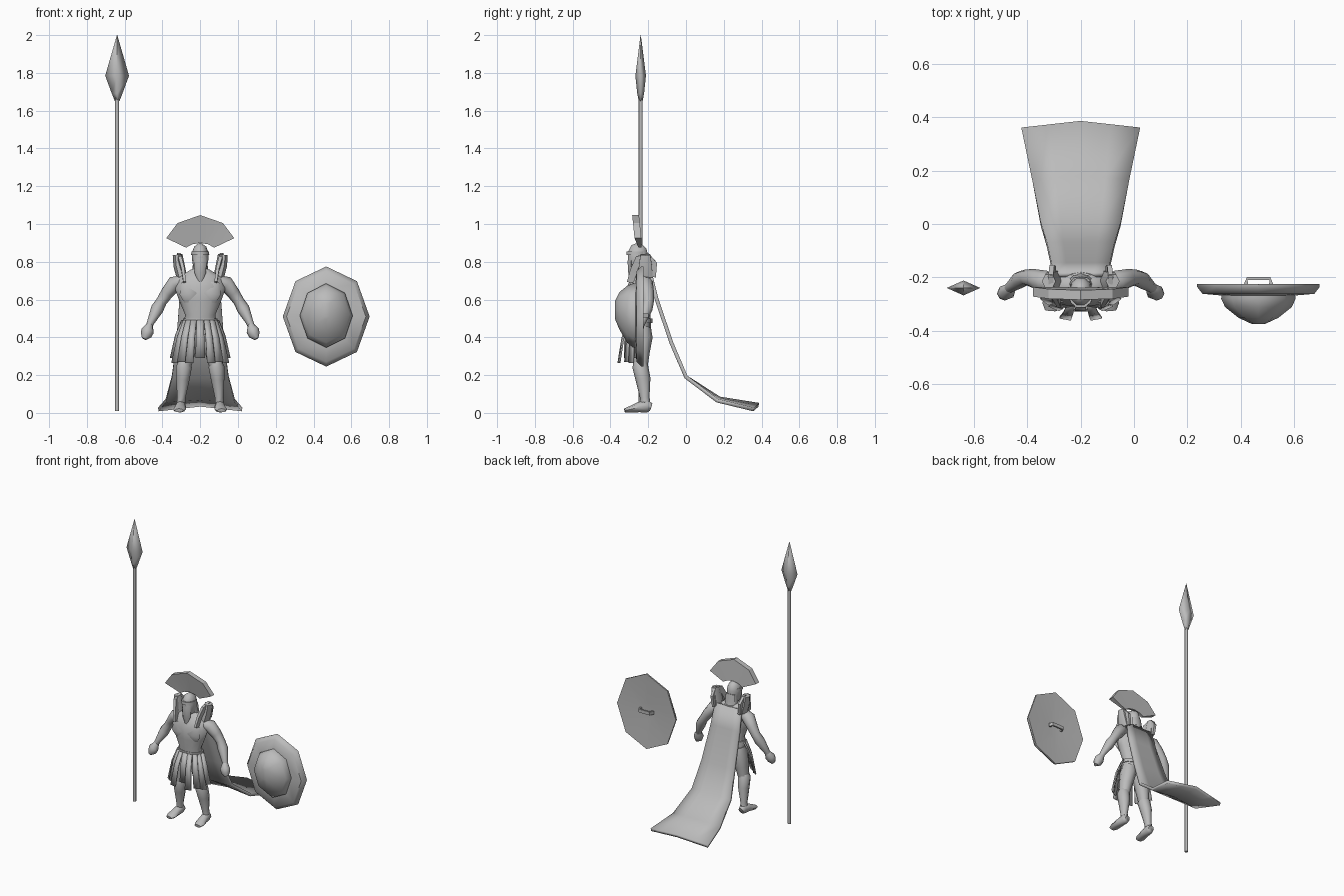
import bpy, bmesh, math
from mathutils import Vector

CX = -0.2   # warrior's centre line
grey = bpy.data.materials.new("grey clay")
grey.diffuse_color = (0.5, 0.5, 0.5, 1)


def finish(name, bm, angle=50):
    bmesh.ops.recalc_face_normals(bm, faces=bm.faces)
    me = bpy.data.meshes.new(name)
    bm.to_mesh(me)
    bm.free()
    me.materials.append(grey)
    for p in me.polygons:
        p.use_smooth = True
    me.set_sharp_from_angle(angle=math.radians(angle))
    ob = bpy.data.objects.new(name, me)
    bpy.context.collection.objects.link(ob)
    return ob


def skin(name, rings, angle=50):
    """Join equal rings of points into a closed body."""
    bm = bmesh.new()
    vs = [[bm.verts.new(p) for p in r] for r in rings]
    n = len(rings[0])
    for a, b in zip(vs, vs[1:]):
        for i in range(n):
            j = (i + 1) % n
            bm.faces.new((a[i], a[j], b[j], b[i]))
    bm.faces.new(vs[0])
    bm.faces.new(vs[-1])
    return finish(name, bm, angle)


def tube(name, path, sides=8, ref=(0, 1, 0), angle=50, turn=0.0):
    """Sweep ellipses along (x, y, z, across, along ref)."""
    pts = [Vector(p[:3]) for p in path]
    rings = []
    for k, p in enumerate(path):
        t = (pts[min(k + 1, len(pts) - 1)] - pts[max(k - 1, 0)]).normalized()
        u = Vector(ref).cross(t).normalized()
        v = t.cross(u)
        rings.append([pts[k] + u * p[3] * math.cos(a) + v * p[4] * math.sin(a)
                      for a in [2 * math.pi * i / sides + turn for i in range(sides)]])
    return skin(name, rings, angle)


def side(path, s):
    return [(CX + s * p[0], *p[1:]) for p in path]


def ribbon(name, rows, thick):
    """Sheet from rows of points, given thickness."""
    bm = bmesh.new()
    vs = [[bm.verts.new(p) for p in r] for r in rows]
    for a, b in zip(vs, vs[1:]):
        for i in range(len(a) - 1):
            bm.faces.new((a[i], a[i + 1], b[i + 1], b[i]))
    ob = finish(name, bm, 40)
    m = ob.modifiers.new("thickness", 'SOLIDIFY')
    m.thickness = thick
    m.offset = 0
    return ob


# Spear
tube("spear_shaft", [(-.64, -.24, .01, .011, .011), (-.64, -.24, 1.67, .011, .011)])
tube("spear_head", [(-.64, -.24, 1.65, .012, .01), (-.64, -.24, 1.69, .028, .018),
                    (-.64, -.24, 1.785, .063, .028), (-.64, -.24, 2.0, .001, .001)], 4, angle=150)

# Shield: octagonal dish, domed emblem and grip
def disc(rows):
    return [[(.467 + rx * math.cos(i * math.pi / 4), y, .51 + dz + rz * math.sin(i * math.pi / 4))
             for i in range(8)] for rx, rz, y, dz in rows]


skin("shield_dish", disc([(.05, .06, -.238, 0), (.23, .265, -.226, 0), (.23, .265, -.236, 0),
                          (.21, .24, -.262, 0), (.12, .15, -.27, 0)]), 45)
skin("shield_emblem", disc([(.135, .17, -.255, .005), (.14, .17, -.28, .005), (.125, .15, -.312, .012),
                            (.075, .1, -.352, .03), (.025, .05, -.375, .035)]), 60)
tube("shield_grip", [(.42, -.23, .515, .016, .012), (.425, -.205, .515, .016, .008),
                     (.51, -.205, .515, .016, .008), (.515, -.23, .515, .016, .012)],
     4, turn=math.pi / 4)

# Cape trailing behind on the ground
rows = []
for y, z, w in [(-.19, .74, .1), (-.155, .60, .11), (-.077, .37, .127), (0, .19, .15),
                (.165, .065, .182), (.36, .018, .222)]:
    k = max(0, y) * .07
    rows.append([(CX + w * f, y + k * (1 - abs(f)), z + k * (1 - abs(f))) for f in (-1, -.5, 0, .5, 1)])
ribbon("cape", rows, .02)

# Torso, neck and belt
tube("torso", [(CX, -.235, .42, .085, .05), (CX, -.24, .47, .088, .056), (CX, -.245, .52, .08, .056),
               (CX, -.245, .59, .11, .064), (CX, -.245, .66, .135, .068), (CX, -.23, .715, .12, .056),
               (CX, -.22, .755, .055, .04)], 12)
tube("neck", [(CX, -.222, .73, .045, .04), (CX, -.235, .82, .035, .035)])
tube("belt", [(CX, -.24, .475, .093, .062), (CX, -.24, .5, .09, .062)], 12)
for s in (-1, 1):
    tube("chest_plate", side([(.05, -.285, .59, .035, .012), (.057, -.295, .63, .052, .02),
                              (.06, -.28, .69, .045, .014)], s))

# Helmet with pointed face guard and fan crest
tube("helmet", [(CX, -.25, .765, .034, .045), (CX, -.255, .8, .042, .054), (CX, -.255, .845, .045, .056),
                (CX, -.25, .88, .032, .042), (CX, -.245, .895, .01, .015)], 10)
tube("face_guard", [(CX, -.293, .69, .008, .006), (CX, -.29, .74, .03, .018),
                    (CX, -.292, .8, .034, .02), (CX, -.29, .845, .03, .016)], 6)
tube("helmet_brow", [(CX, -.262, .835, .048, .056), (CX, -.262, .855, .047, .055)], 10)
tube("neck_guard", [(CX, -.205, .76, .04, .016), (CX, -.212, .82, .036, .014)])
outer = [(-.18, .925), (-.12, 1.005), (0, 1.047), (.12, 1.005), (.18, .925)]
inner = [(-.075, .875), (-.04, .893), (0, .9), (.04, .893), (.075, .875)]
fan = []
for (xo, zo), (xi, zi) in zip(outer, inner):
    ty = -.25 - (zo - .9) * .1
    fan.append([(CX + xi, -.252, zi), (CX + xo, ty - .02, zo), (CX + xo, ty + .016, zo), (CX + xi, -.236, zi)])
skin("crest", fan, 30)

# Paired limbs, shoulder straps and armour
for s in (-1, 1):
    tube("arm", side([(.095, -.23, .70, .03, .035), (.135, -.218, .685, .042, .044),
                      (.175, -.205, .635, .034, .036), (.205, -.2, .59, .029, .03),
                      (.228, -.21, .55, .034, .033), (.262, -.235, .48, .02, .022),
                      (.272, -.243, .455, .018, .018)], s))
    tube("hand", side([(.268, -.24, .465, .018, .02), (.278, -.255, .435, .034, .03),
                       (.287, -.262, .412, .03, .026), (.298, -.265, .392, .012, .016)], s))
    tube("shoulder_strap", side([(.082, -.295, .69, .026, .01), (.092, -.275, .76, .026, .012),
                                 (.108, -.25, .815, .027, .013), (.113, -.205, .828, .027, .013),
                                 (.108, -.172, .79, .027, .013), (.1, -.178, .72, .026, .011)], s),
         4, (1, 0, 0), 30, math.pi / 4)
    tube("shoulder_guard", side([(.098, -.215, .72, .028, .045), (.112, -.215, .78, .03, .04),
                                 (.12, -.215, .838, .026, .03)], s), 6)
    tube("thigh", side([(.045, -.235, .45, .048, .05), (.055, -.235, .4, .052, .058),
                        (.07, -.238, .32, .044, .046), (.083, -.24, .24, .033, .036)], s))
    tube("greave", side([(.085, -.243, .27, .03, .036), (.086, -.242, .245, .042, .042),
                         (.092, -.228, .18, .036, .04), (.1, -.218, .08, .022, .025),
                         (.102, -.215, .055, .023, .026)], s))
    tube("foot", side([(.1, -.185, .03, .02, .02), (.102, -.205, .037, .026, .035),
                       (.105, -.25, .03, .029, .027), (.11, -.3, .018, .034, .016),
                       (.112, -.325, .013, .022, .01)], s), 8, (0, 0, 1))

# Kilt: hanging strips fanned around the front and sides
def strip(name, x0, y0, x1, y1, z1, w):
    a, b = Vector((x0, y0, .49)), Vector((x1, y1, z1))
    out = Vector((x1 * .5, y1 + .2, 0)).normalized()
    across = Vector((-out.y, out.x, 0))
    rows = []
    for t in (0, .4, 1):
        c = a.lerp(b, t) + Vector((CX, 0, 0)) + out * .012 * (t == .4)
        hw = w * (.7 + .3 * t)
        rows.append([c - across * hw, c + across * hw])
    ribbon(name, rows, .008)


strip("kilt_front", 0, -.302, 0, -.325, .29, .026)
for s in (-1, 1):
    strip("kilt_strip_inner", s * .035, -.3, s * .058, -.355, .265, .022)
    strip("kilt_strip_middle", s * .062, -.285, s * .1, -.315, .27, .022)
    strip("kilt_strip_outer", s * .078, -.265, s * .135, -.29, .265, .02)
    strip("kilt_strip_side", s * .088, -.24, s * .145, -.26, .29, .02)
